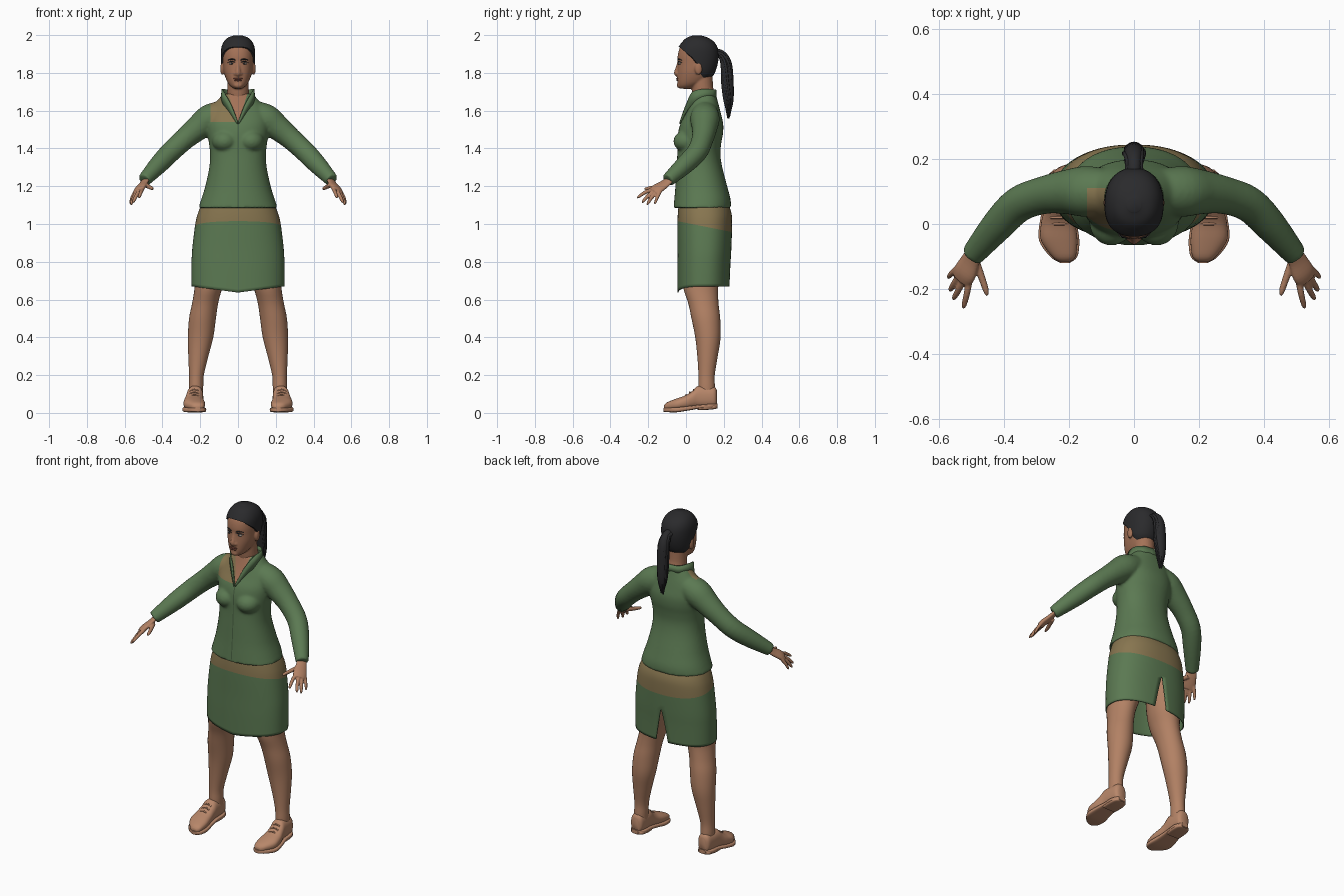
import bpy, bmesh, math
from mathutils import Vector

if "Cube" in bpy.data.objects:
    bpy.data.objects.remove(bpy.data.objects["Cube"])


def material(name, r, g, b):
    m = bpy.data.materials.new(name)
    lin = [((c / 255 + 0.055) / 1.055) ** 2.4 for c in (r, g, b)]
    m.diffuse_color = (*lin, 1)
    m.use_nodes = True
    m.node_tree.nodes["Principled BSDF"].inputs["Base Color"].default_value = m.diffuse_color
    return m


GREEN = material("green cloth", 91, 121, 82)
SEAM = material("seam green", 70, 94, 64)
TAN = material("olive tan cloth", 136, 118, 80)
SKIN = material("limb skin", 178, 129, 100)
FACE = material("face skin", 164, 114, 87)
SHOE = material("shoe leather", 184, 135, 106)
HAIR = material("black hair", 42, 42, 44)
LIPS = material("lip brown", 135, 82, 68)
WHITE = material("eye white", 190, 180, 170)


# ---------- helpers ----------
def refine(rows, k=4):
    """Catmull-Rom resampling of rows of numbers."""
    out = []
    for i in range(len(rows) - 1):
        a, b, c, d = (rows[max(i - 1, 0)], rows[i], rows[i + 1], rows[min(i + 2, len(rows) - 1)])
        for j in range(k):
            t = j / k
            out.append(tuple(0.5 * (2 * q + (r - p) * t + (2 * p - 5 * q + 4 * r - s) * t * t
                                    + (3 * q - p - 3 * r + s) * t ** 3) for p, q, r, s in zip(a, b, c, d)))
    return out + [tuple(rows[-1])]


def lerp_table(table, v):
    """Linear lookup in rows sorted by their first number."""
    if v <= table[0][0]:
        return table[0][1:]
    for a, b in zip(table, table[1:]):
        if v <= b[0]:
            t = (v - a[0]) / max(b[0] - a[0], 1e-9)
            return tuple(p + (q - p) * t for p, q in zip(a[1:], b[1:]))
    return table[-1][1:]


def sup(a, e=2.2):
    c, s = math.cos(a), math.sin(a)
    return (math.copysign(abs(c) ** (2 / e), c), math.copysign(abs(s) ** (2 / e), s))


def finish(name, bm, mat):
    bmesh.ops.remove_doubles(bm, verts=bm.verts, dist=1e-5)
    bmesh.ops.recalc_face_normals(bm, faces=bm.faces)
    me = bpy.data.meshes.new(name)
    bm.to_mesh(me)
    bm.free()
    ob = bpy.data.objects.new(name, me)
    bpy.context.collection.objects.link(ob)
    me.materials.append(mat)
    smooth(me)
    return ob


def smooth(me):
    me.polygons.foreach_set("use_smooth", [True] * len(me.polygons))
    me.set_sharp_from_angle(angle=math.radians(50))


def loft(name, rings, mat, closed=True, caps=True):
    bm = bmesh.new()
    vs = [[bm.verts.new(p) for p in r] for r in rings]
    n = len(rings[0])
    for r0, r1 in zip(vs, vs[1:]):
        for i in range(n if closed else n - 1):
            j = (i + 1) % n
            bm.faces.new((r0[i], r0[j], r1[j], r1[i]))
    if caps:
        bm.faces.new(vs[0])
        bm.faces.new(vs[-1])
    return finish(name, bm, mat)


def oval(z, rx, yf, yb, n=56, e=2.2):
    pts = [sup(2 * math.pi * i / n, e) for i in range(n)]
    return [(rx * c, (yf + yb) / 2 + (yb - yf) / 2 * s, z) for c, s in pts]


def tube(name, path, mat, n=16, k=4, flat=1.0, wide=None):
    """Round or flattened tube along (x, y, z, radius) points."""
    rows = refine(path, k)
    pts = [Vector(r[:3]) for r in rows]
    rings, u, prev = [], wide, None
    for i, p in enumerate(pts):
        t = (pts[min(i + 1, len(pts) - 1)] - pts[max(i - 1, 0)]).normalized()
        u = t.orthogonal() if u is None else u
        if prev is not None:
            u = prev.rotation_difference(t) @ u
        u = (u - t * u.dot(t)).normalized()
        v, prev, r = t.cross(u), t, max(rows[i][3], 0.001)
        rings.append([p + r * (u * math.cos(a) + v * flat * math.sin(a))
                      for a in (2 * math.pi * j / n for j in range(n))])
    return loft(name, rings, mat)


def ball(name, co, size, mat):
    bm = bmesh.new()
    bmesh.ops.create_uvsphere(bm, u_segments=20, v_segments=12, radius=1)
    for v in bm.verts:
        v.co = Vector(co) + Vector(a * b for a, b in zip(v.co, size))
    return finish(name, bm, mat)


def fuse(name, parts, mat, voxel, rounds):
    """Merge closed parts into one blended skin."""
    bm = bmesh.new()
    for p in parts:
        bm.from_mesh(p.data)
        bpy.data.objects.remove(p)
    ob = finish(name, bm, mat)
    m = ob.modifiers.new("blend", 'REMESH')
    m.mode, m.voxel_size = 'VOXEL', voxel
    s = ob.modifiers.new("soften", 'SMOOTH')
    s.factor, s.iterations = 0.5, rounds
    me = bpy.data.meshes.new_from_object(ob.evaluated_get(bpy.context.evaluated_depsgraph_get()))
    ob.modifiers.clear()
    ob.data = me
    me.materials.clear()
    me.materials.append(mat)
    smooth(me)
    return ob


def paint(ob, mats, planes, rule):
    """Cut along planes, then colour faces by a rule on their centre."""
    for m in mats:
        ob.data.materials.append(m)
    bm = bmesh.new()
    bm.from_mesh(ob.data)
    for co, no in planes:
        bmesh.ops.bisect_plane(bm, geom=bm.verts[:] + bm.edges[:] + bm.faces[:], dist=1e-5,
                               plane_co=co, plane_no=no)
    for f in bm.faces:
        f.material_index = rule(f.calc_center_median())
    bm.to_mesh(ob.data)
    bm.free()
    smooth(ob.data)


# ---------- jacket: torso, bust and sleeves blended ----------
torso = [(1.085, .209, -.066, .238), (1.13, .195, -.062, .236), (1.2, .173, -.056, .218), (1.3, .152, -.05, .192),
         (1.37, .148, -.046, .182), (1.43, .154, -.045, .187), (1.48, .162, -.042, .196), (1.53, .166, -.03, .197),
         (1.58, .16, -.004, .186), (1.62, .14, .014, .176), (1.65, .113, .026, .168), (1.69, .078, .04, .158)]
parts = [loft("torso", [oval(*r) for r in refine(torso)], GREEN)]
for s in (1, -1):
    parts.append(ball("bust", (s * .07, .005, 1.438), (.068, .072, .058), GREEN))
    parts.append(tube("sleeve", [(s * .08, .1, 1.585, .07), (s * .15, .1, 1.555, .078), (s * .21, .098, 1.51, .068),
                                 (s * .28, .088, 1.452, .058), (s * .355, .06, 1.383, .055),
                                 (s * .42, -.005, 1.315, .05), (s * .497, -.096, 1.232, .036)], GREEN, 24))
jacket = fuse("jacket", parts, GREEN, .008, 5)


def jacket_rule(c):
    if c.y < .1 and c.z > 1.53 and abs(c.x) < (c.z - 1.53) * .3125:
        return 1
    if -.145 < c.x < 0 and c.z > 1.54 and c.y < .11:
        return 2
    return 3 if abs(c.x) < .003 and c.y < .05 and c.z < 1.54 else 0


paint(jacket, [FACE, TAN, SEAM],
      [((0, 0, 1.53), (.16, 0, -.05)), ((0, 0, 1.53), (-.16, 0, -.05)), ((0, 0, 1.54), (0, 0, 1)),
       ((-.145, 0, 0), (1, 0, 0)), ((0, .11, 0), (0, 1, 0)), ((.003, 0, 0), (1, 0, 0)),
       ((-.003, 0, 0), (1, 0, 0))], jacket_rule)

# ---------- standing collar running down to the neckline ----------
half = [(0, .163, 1.665, 0, .16, 1.712), (.06, .15, 1.665, .055, .148, 1.712), (.09, .1, 1.66, .085, .1, 1.715),
        (.086, .045, 1.64, .078, .035, 1.70), (.052, .004, 1.6, .037, -.002, 1.63), (.006, -.034, 1.53, .002, -.034, 1.54)]
half = refine(half, 6)
strip = [(-a, b, c, -d, e, f) for a, b, c, d, e, f in half[:0:-1]] + half
collar = loft("collar", [[r[:3] for r in strip], [r[3:] for r in strip]], GREEN, False, False)
collar.modifiers.new("thickness", 'SOLIDIFY').thickness = .006

# ---------- skirt with back slit and pointed front hem ----------
shape = refine([(.67, .246, -.046, .231), (.78, .246, -.046, .235), (.87, .242, -.045, .24), (1.0, .226, -.045, .244),
                (1.06, .211, -.043, .24), (1.11, .19, -.038, .222)], 5)
rings = []
for z, rx, yf, yb in shape:
    gap, low = max(0, (.87 - z) / .2) * .04, max(0, (.85 - z) / .18)
    ring = []
    for i in range(73):
        a = math.pi / 2 + math.pi * (1 - gap) * (i / 36 - 1) + math.pi
        c, s = sup(a, 2.3)
        drop = .033 * low * (1 - abs(c)) if s < 0 else 0
        ring.append((rx * c, (yf + yb) / 2 + (yb - yf) / 2 * s, z - drop))
    rings.append(ring)
skirt = loft("skirt", rings, GREEN, False, False)
paint(skirt, [TAN], [((0, -.045, 1.015), (0, .2, 1))], lambda c: int(c.z + .2 * (c.y + .045) > 1.015))
skirt.modifiers.new("thickness", 'SOLIDIFY').thickness = .006

# ---------- head, neck, ears and nose ----------
skull = refine([(1.716, .022, -.032, .03), (1.73, .04, -.042, .06), (1.75, .055, -.046, .1), (1.78, .068, -.047, .132),
                (1.81, .076, -.046, .148), (1.85, .08, -.044, .16), (1.89, .082, -.044, .164), (1.93, .079, -.034, .158),
                (1.96, .066, -.012, .138), (1.98, .044, .012, .105), (1.99, .012, .045, .07)])
parts = [loft("skull", [oval(*r) for r in skull], FACE),
         tube("neck", [(0, .105, 1.56, .062), (0, .097, 1.66, .06), (0, .087, 1.72, .057), (0, .085, 1.8, .056)], FACE, 24),
         tube("nose", [(0, -.038, 1.862, .007), (0, -.044, 1.83, .01), (0, -.049, 1.80, .015), (0, -.044, 1.786, .01)], FACE),
         ball("chin", (0, -.032, 1.735, ), (.025, .017, .017), FACE)]
for s in (1, -1):
    parts += [ball("ear", (s * .083, .066, 1.823), (.011, .02, .034), FACE),
              ball("nostril", (s * .014, -.043, 1.795), (.01, .012, .009), FACE)]
fuse("head", parts, FACE, .005, 3)

# ---------- face details ----------
ball("upper_lip", (0, -.043, 1.770), (.024, .009, .005), LIPS)
ball("lower_lip", (0, -.042, 1.761), (.021, .009, .006), LIPS)
for s, side in ((1, "left"), (-1, "right")):
    ball(side + "_eye", (s * .033, -.031, 1.85), (.015, .01, .007), WHITE)
    ball(side + "_iris", (s * .033, -.037, 1.85), (.007, .006, .0065), HAIR)
    for part, z, r in (("brow", 1.868, .0035), ("lash", 1.856, .0025)):
        tube(f"{side}_{part}", [(s * .014, -.042, z, r), (s * .034, -.038, z + .005, r),
                                (s * .055, -.022, z - .002, r * .5)], HAIR, 8)

# ---------- hair cap with curved hairline ----------
hairline = [(-.05, 1.935), (-.03, 1.925), (.03, 1.875), (.05, 1.85), (.09, 1.79), (.12, 1.768), (.2, 1.765)]
rings = []
for k in range(21):
    t, ring = k / 20, []
    for i in range(56):
        c, s = sup(2 * math.pi * i / 56)
        lo = lerp_table(hairline, .058 + .105 * s)[0]
        z = lo + (1.99 - lo) * math.sin(t * math.pi / 2)
        rx, yf, yb = lerp_table(skull, z)
        off = .009 if k else -.004
        ring.append(((rx + off) * c, (yf + yb) / 2 + ((yb - yf) / 2 + off) * s, z + .009 * t))
    rings.append(ring)
loft("hair_cap", rings, HAIR)

# ---------- ponytail: core and loose strands ----------
tail = [(0, .145, 1.905, .022), (0, .185, 1.9, .022), (0, .212, 1.85, .03), (0, .219, 1.75, .033),
        (0, .225, 1.65, .026), (0, .226, 1.575, .006)]
tube("ponytail", tail, HAIR, 16)
for i in range(8):
    a = i * math.pi / 4
    tube(f"ponytail_strand_{i + 1}",
         [(math.cos(a + j * .3) * r * .95, y + math.sin(a + j * .3) * r * .75, z - (i % 3) * .008 * (j == 5), .009 - .001 * j)
          for j, (x, y, z, r) in enumerate(tail)], HAIR, 8)

# ---------- hands, legs and shoes ----------
fingers = [[(.487, -.115, 1.205, .013), (.468, -.165, 1.195, .011), (.455, -.205, 1.188, .009), (.452, -.222, 1.185, .003)],
           [(.505, -.165, 1.188, .011), (.514, -.215, 1.168, .01), (.522, -.248, 1.146, .008), (.525, -.26, 1.138, .003)],
           [(.52, -.16, 1.183, .011), (.538, -.2, 1.15, .01), (.552, -.225, 1.122, .008), (.556, -.232, 1.112, .003)],
           [(.532, -.15, 1.178, .011), (.552, -.182, 1.14, .01), (.563, -.2, 1.112, .008), (.566, -.206, 1.1, .003)],
           [(.54, -.135, 1.178, .011), (.56, -.152, 1.142, .009), (.569, -.162, 1.115, .007), (.571, -.166, 1.105, .003)]]
leg = [(.99, .12, .095, .095, .1), (.85, .13, .09, .092, .1), (.74, .142, .082, .084, .1), (.66, .157, .078, .073, .092),
       (.58, .174, .092, .069, .08), (.5, .188, .105, .071, .076), (.4, .198, .116, .067, .067), (.3, .21, .114, .053, .054),
       (.2, .22, .109, .039, .043), (.14, .222, .109, .038, .044), (.08, .222, .11, .036, .044)]
upper = [(-.116, .213, .016, .018, .04), (-.1, .216, .036, .015, .056), (-.05, .23, .056, .015, .076),
         (0, .233, .053, .018, .094), (.035, .231, .047, .022, .118), (.062, .228, .044, .024, .142),
         (.11, .226, .042, .025, .14), (.15, .225, .037, .028, .138), (.163, .225, .022, .035, .12)]
sole = [(-.12, .212, .014, .006, .026), (-.1, .216, .042, .004, .028), (-.05, .23, .062, .003, .03),
        (.01, .233, .056, .012, .036), (.07, .228, .048, .022, .043), (.13, .226, .047, .025, .048), (.168, .225, .022, .028, .05)]
heel = [(.06, .228, .044, .014, .035), (.11, .226, .046, .016, .04), (.15, .225, .039, .02, .042), (.166, .225, .02, .024, .042)]


def foot_part(name, rows, s, e):
    rings = [[(s * (x + w * c), y, (lo + hi) / 2 + (hi - lo) / 2 * d)
              for c, d in (sup(2 * math.pi * i / 32, e) for i in range(32))] for y, x, w, lo, hi in refine(rows)]
    loft(name, rings, SHOE)


for s, side in ((1, "left"), (-1, "right")):
    flip = lambda rows: [(s * r[0], *r[1:]) for r in rows]
    parts = [tube("palm", flip([(.482, -.075, 1.245, .026), (.502, -.112, 1.213, .032), (.52, -.15, 1.188, .039),
                                (.53, -.172, 1.17, .034)]), SKIN, 20, 4, .45, Vector((s * .038, .04, -.015)))]
    parts += [tube("finger", flip(f), SKIN, 12) for f in fingers]
    fuse(side + "_hand", parts, SKIN, .004, 2)
    loft(side + "_leg", [[(s * x + p[0], p[1], z) for p in oval(z, rx, y - ry, y + ry, 32, 2)]
                         for z, x, y, rx, ry in refine(leg)], SKIN)
    foot_part(side + "_shoe_upper", upper, s, 2.4)
    foot_part(side + "_shoe_sole", sole, s, 4)
    foot_part(side + "_shoe_heel", heel, s, 4)
    for i in range(3):
        y, z = .0 + i * .02, .093 + i * .014
        tube(f"{side}_lace_{i + 1}", [(s * .206, y, z - .006, .004), (s * .231, y, z + .003, .004),
                                      (s * .256, y, z - .006, .004)], SHOE, 8)
